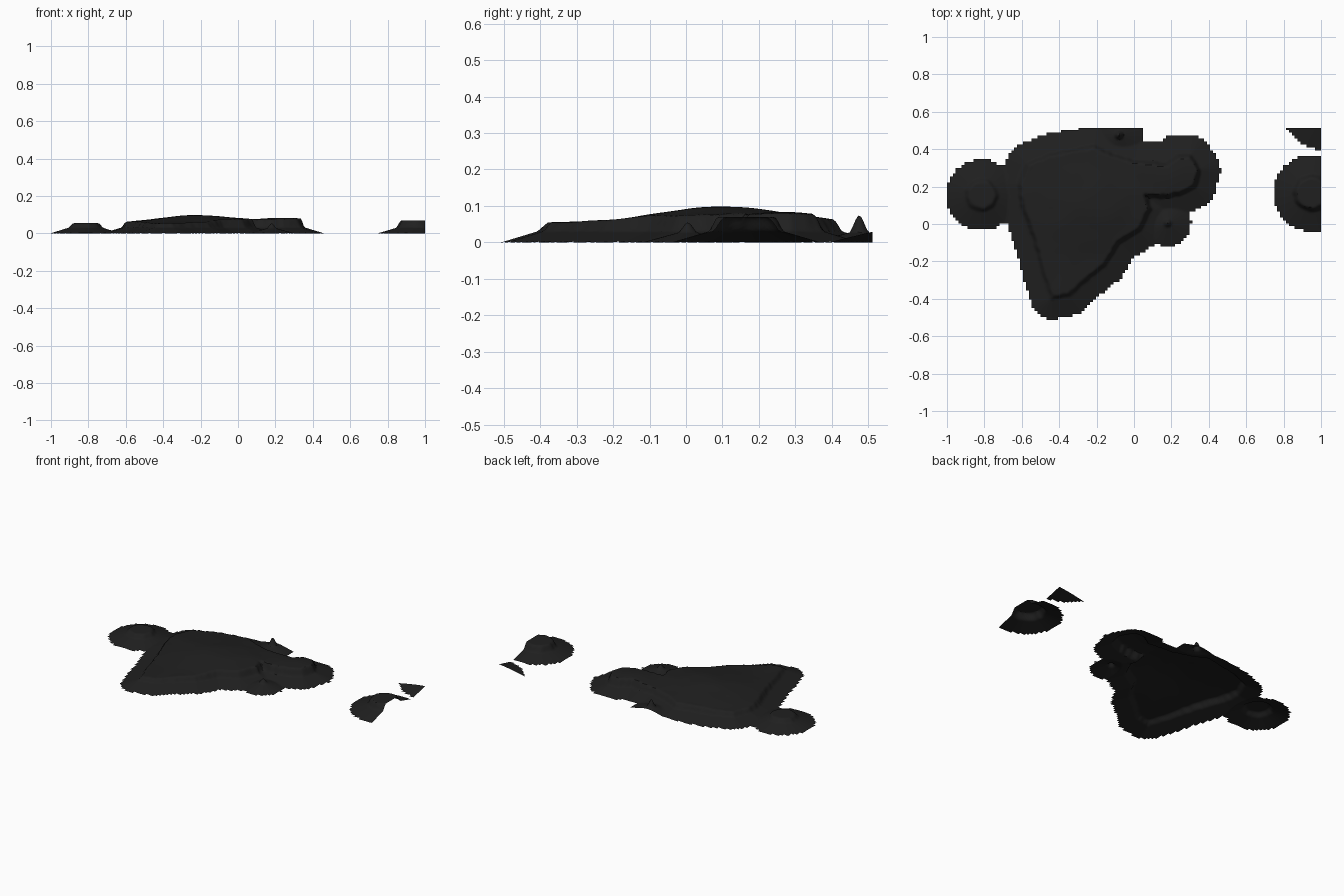
import bpy
import bmesh
import math
from mathutils import Vector, noise

cube = bpy.data.objects.get("Cube")
if cube:
    bpy.data.objects.remove(cube, do_unlink=True)

CELL = 1 / 64            # coarse tile that gives the stepped shoreline
SPLIT = 2                # finer faces inside each tile
HALF_X, HALF_Y = 1.0, 0.512
SHORE = 0.034            # beach height at the foot of the cliffs

# Cliff line of the main island
CLIFF = [Vector(p) for p in (
    (-.57, .32), (-.45, .37), (-.29, .4), (-.21, .415), (-.12, .37), (0, .335),
    (.085, .33), (.175, .32), (.23, .365), (.3, .365), (.35, .29), (.325, .2),
    (.245, .16), (.14, .145), (.065, .15), (.085, .08), (.03, -.03),
    (-.085, -.1), (-.155, -.215), (-.26, -.3), (-.35, -.38), (-.44, -.395),
    (-.48, -.27), (-.53, -.085), (-.6, .105), (-.615, .21))]

# Round islets: centre, cliff radius, beach width, top height
ISLETS = (
    (Vector((-.815, .155)), .08, .11, .055),
    (Vector((.95, .165)), .09, .115, .07),
    (Vector((1.06, .68)), .16, .135, .07),
)

# Standing rocks: centre, beach radius, peak height
ROCKS = (
    (Vector((-.08, .475)), .13, .075),
    (Vector((.18, .005)), .125, .055),
)


def smooth(t):
    t = min(max(t, 0), 1)
    return t * t * (3 - 2 * t)


def outline_distance(p):
    """Distance to the main cliff line, negative inside."""
    best, inside = 9, False
    for a, b in zip(CLIFF, CLIFF[1:] + CLIFF[:1]):
        ab, ap = b - a, p - a
        t = min(max(ap.dot(ab) / ab.length_squared, 0), 1)
        best = min(best, (ap - ab * t).length)
        if (a.y > p.y) != (b.y > p.y) and p.x < a.x + ab.x * ap.y / ab.y:
            inside = not inside
    return -best if inside else best


def bump(p, x, y, sx, sy):
    return math.exp(-((p.x - x) / sx) ** 2 - ((p.y - y) / sy) ** 2)


def plateau(p):
    rolling = .003 * noise.noise(Vector((p.x * 9, p.y * 9, 0)))
    return (.053 + .045 * bump(p, -.22, .1, .3, .25)
            + .028 * bump(p, .27, .27, .2, .2) + rolling)


def terrace(p, d, width, top):
    """Sloping beach, then a cliff up to a flat top."""
    beach = SHORE * (1 - max(d, 0) / width)
    ragged = d + .006 * noise.noise(Vector((p.x * 30, p.y * 30, 1)))
    rise = smooth((.013 - ragged) / .028)
    return beach + (top - beach) * rise


def height(p):
    z = terrace(p, outline_distance(p), .112, plateau(p))
    for centre, radius, width, top in ISLETS:
        z = max(z, terrace(p, (p - centre).length - radius, width, top))
    for centre, reach, peak in ROCKS:
        d = (p - centre).length
        z = max(z, SHORE * (1 - d / reach))
        z = max(z, .025 + (peak - .025) * smooth(1 - d / .03) if d < .03 else z)
    return z


def make_material(name, colour):
    mat = bpy.data.materials.new(name)
    mat.use_nodes = True
    mat.diffuse_color = colour
    shader = mat.node_tree.nodes["Principled BSDF"]
    shader.inputs["Base Color"].default_value = colour
    shader.inputs["Roughness"].default_value = .9
    return mat


# Terrain sheet: keep only the tiles above the water line
bm = bmesh.new()
verts = {}
step = CELL / SPLIT


def corner(i, j):
    if (i, j) not in verts:
        x = min(-HALF_X + i * step, HALF_X)
        y = min(-HALF_Y + j * step, HALF_Y)
        z = max(height(Vector((x, y))), 0)
        verts[i, j] = bm.verts.new((x, y, z))
    return verts[i, j]


for ci in range(math.ceil(2 * HALF_X / CELL)):
    for cj in range(math.ceil(2 * HALF_Y / CELL)):
        middle = Vector((-HALF_X + (ci + .5) * CELL, -HALF_Y + (cj + .5) * CELL))
        if height(middle) <= 0:
            continue
        for i in range(ci * SPLIT, (ci + 1) * SPLIT):
            for j in range(cj * SPLIT, (cj + 1) * SPLIT):
                bm.faces.new((corner(i, j), corner(i + 1, j),
                              corner(i + 1, j + 1), corner(i, j + 1)))

mesh = bpy.data.meshes.new("island_terrain")
bm.to_mesh(mesh)
bm.free()
mesh.materials.append(make_material("dark ground", (.014, .014, .014, 1)))
terrain = bpy.data.objects.new("island_terrain", mesh)
bpy.context.collection.objects.link(terrain)

bpy.context.view_layer.objects.active = terrain
terrain.select_set(True)
bpy.ops.object.shade_smooth_by_angle(angle=math.radians(40))
